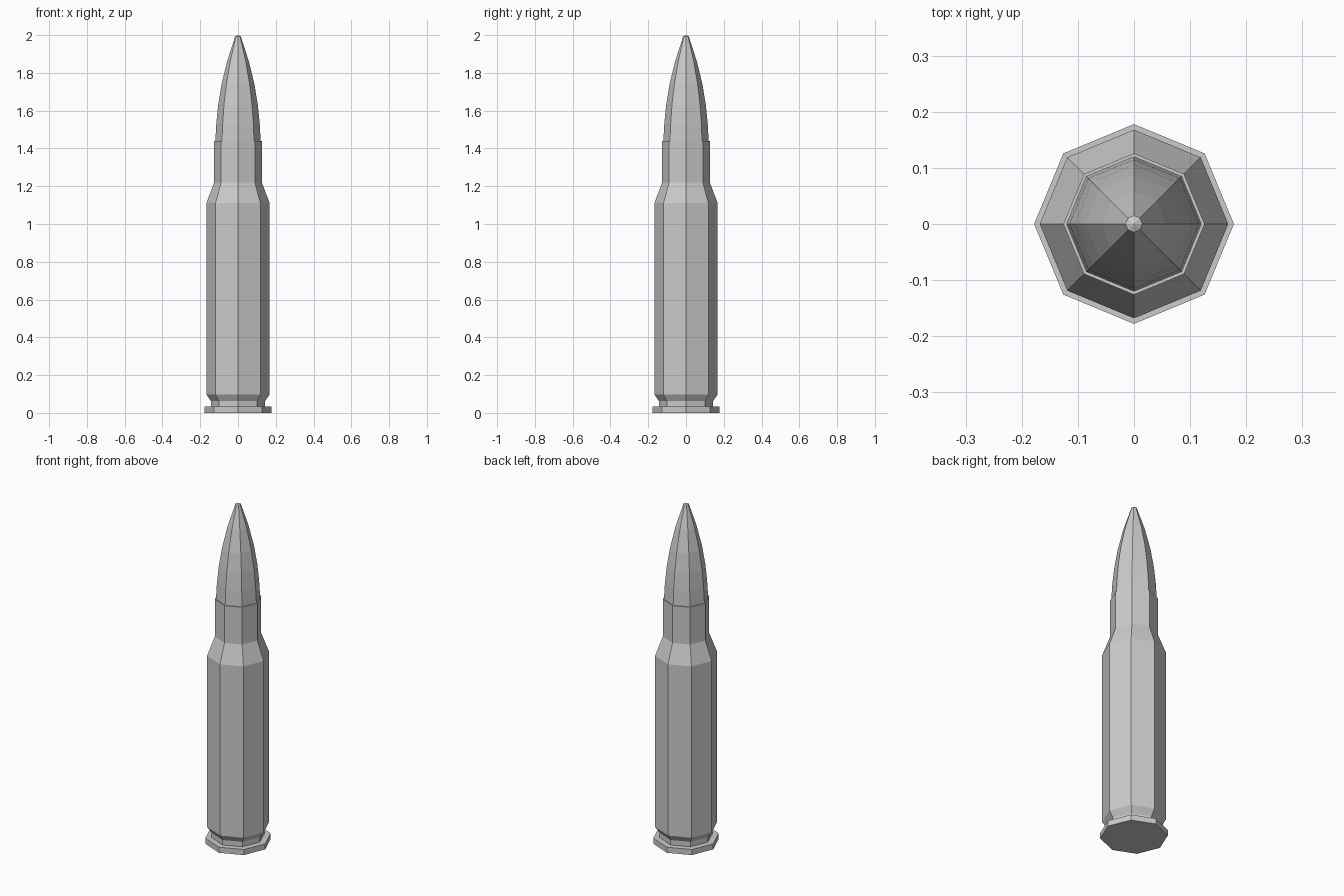
import bpy, bmesh
from math import cos, sin, pi

if "Cube" in bpy.data.objects:
    bpy.data.objects.remove(bpy.data.objects["Cube"])

SIDES = 8


def lathe(name, profile):
    """Spin an (r, z) profile into a flat-faced octagonal solid; r = 0 gives a pole."""
    bm = bmesh.new()
    rings = []
    for r, z in profile:
        count = SIDES if r > 0 else 1
        rings.append([bm.verts.new((r * cos(2 * pi * i / SIDES),
                                    r * sin(2 * pi * i / SIDES), z))
                      for i in range(count)])
    for low, high in zip(rings, rings[1:]):
        for i in range(SIDES):
            j = (i + 1) % SIDES
            if len(low) == 1:
                bm.faces.new((low[0], high[j], high[i]))
            elif len(high) == 1:
                bm.faces.new((low[i], low[j], high[0]))
            else:
                bm.faces.new((low[i], low[j], high[j], high[i]))
    bmesh.ops.recalc_face_normals(bm, faces=bm.faces[:])
    mesh = bpy.data.meshes.new(name)
    bm.to_mesh(mesh)
    bm.free()
    obj = bpy.data.objects.new(name, mesh)
    bpy.context.collection.objects.link(obj)
    return obj


# Case: base, rim, extractor groove, body, shoulder, neck and mouth lip
lathe("case", [(0, 0), (0.178, 0), (0.178, 0.033), (0.143, 0.033),
               (0.143, 0.062), (0.168, 0.098), (0.168, 1.11),
               (0.126, 1.22), (0.126, 1.44), (0.12, 1.44)])

# Pointed tip seated in the case mouth
lathe("projectile", [(0.12, 1.44), (0.115, 1.53), (0.105, 1.63),
                     (0.087, 1.74), (0.058, 1.86), (0.015, 1.993), (0, 2.0)])
